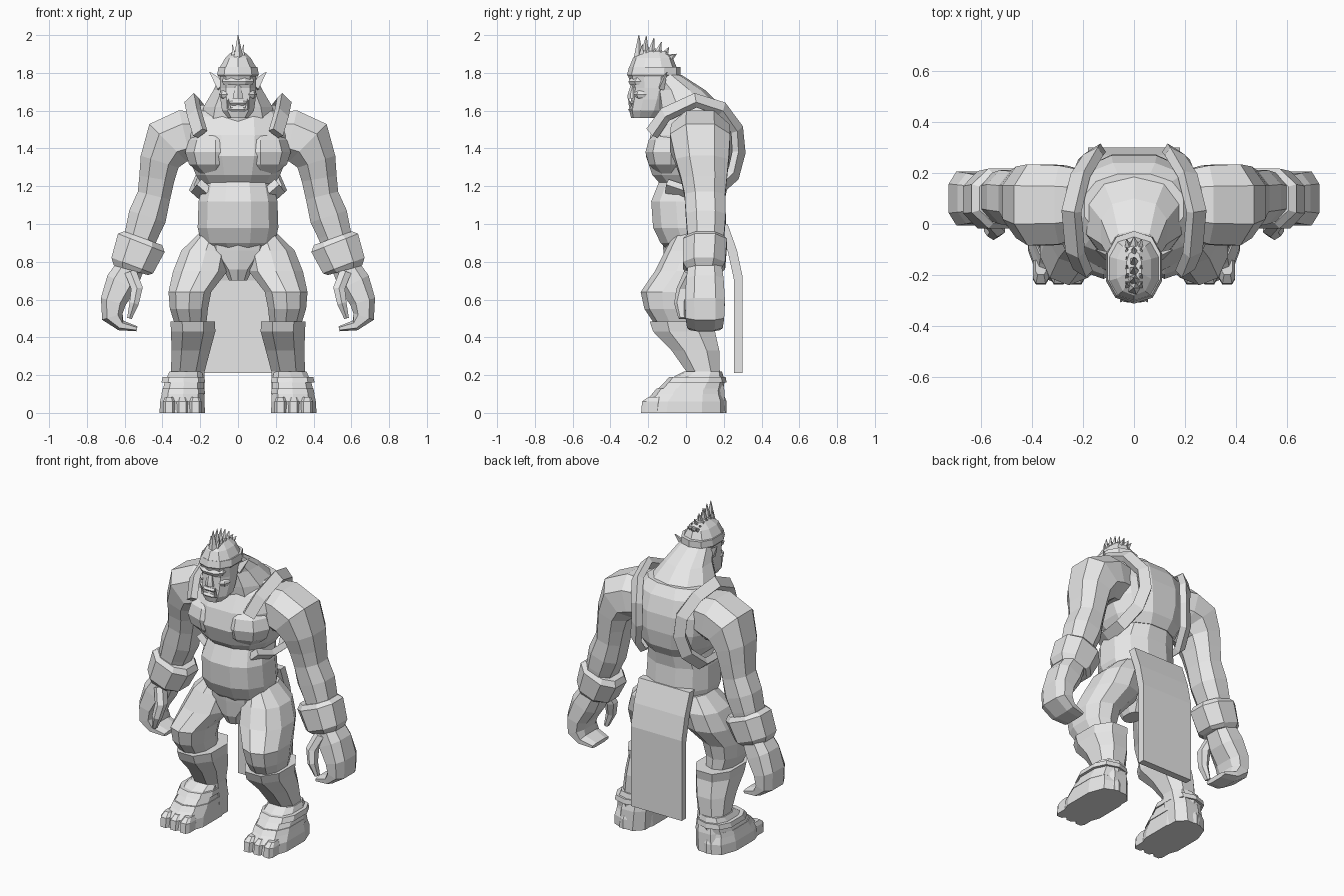
import bpy, bmesh, math
from mathutils import Vector

default_cube = bpy.data.objects.get("Cube")
if default_cube:
    bpy.data.objects.remove(default_cube, do_unlink=True)

stone = bpy.data.materials.new("light grey")
stone.use_nodes = True
stone.diffuse_color = (0.8, 0.8, 0.8, 1)
stone.node_tree.nodes["Principled BSDF"].inputs["Base Color"].default_value = stone.diffuse_color

X, Y, Z = Vector((1, 0, 0)), Vector((0, 1, 0)), Vector((0, 0, 1))


def finish(name, bm, mirror):
    """Turn a bmesh into a flat shaded object, mirrored across x if wanted."""
    bmesh.ops.recalc_face_normals(bm, faces=bm.faces)
    mesh = bpy.data.meshes.new(name)
    bm.to_mesh(mesh)
    bm.free()
    mesh.materials.append(stone)
    obj = bpy.data.objects.new(name, mesh)
    bpy.context.collection.objects.link(obj)
    if mirror:
        modifier = obj.modifiers.new("Mirror", "MIRROR")
        modifier.use_mirror_merge = False
    return obj


def skin(name, rings, mirror=False):
    """Bridge a row of equal rings and cap both ends."""
    bm = bmesh.new()
    loops = [[bm.verts.new(co) for co in ring] for ring in rings]
    for low, high in zip(loops, loops[1:]):
        for i in range(len(low)):
            j = (i + 1) % len(low)
            bm.faces.new((low[i], low[j], high[j], high[i]))
    bm.faces.new(loops[0])
    bm.faces.new(loops[-1])
    return finish(name, bm, mirror)


def ring(center, u, v, sides, square):
    """Rounded polygon spanned by the half-axes u and v."""
    points = []
    for i in range(sides):
        angle = math.tau * (i + 0.5) / sides
        c, s = math.cos(angle), math.sin(angle)
        c = math.copysign(abs(c) ** square, c)
        s = math.copysign(abs(s) ** square, s)
        points.append(center + u * c + v * s)
    return points


def stack(name, rows, sides=10, mirror=False, square=0.85):
    """Horizontal slices: x, y, z, half width, half depth."""
    rings = [ring(Vector(r[:3]), X * r[3], Y * r[4], sides, square) for r in rows]
    return skin(name, rings, mirror)


def tangent(points, i):
    return (points[min(i + 1, len(points) - 1)] - points[max(i - 1, 0)]).normalized()


def limb(name, rows, sides=8, square=0.85, mirror=True):
    """Slices square to a path: x, y, z, radius across, radius in y."""
    points = [Vector(r[:3]) for r in rows]
    rings = []
    for i, row in enumerate(rows):
        across = tangent(points, i).cross(Y).normalized()
        rings.append(ring(points[i], across * row[3], Y * row[4], sides, square))
    return skin(name, rings, mirror)


def ribbon(name, path, center, width, thickness, mirror=True):
    """Flat band lying on the body, facing away from the center."""
    points = [Vector(p) for p in path]
    rings = []
    for i, p in enumerate(points):
        along = tangent(points, i)
        out = p - Vector(center)
        out = (out - along * out.dot(along)).normalized()
        side = along.cross(out) * width
        out = out * thickness
        rings.append([p + side + out, p - side + out, p - side - out, p + side - out])
    return skin(name, rings, mirror)


def spike(name, base, tip, width, depth, sides=4, mirror=False):
    """Pointed shape from a base to a tip."""
    base, tip = Vector(base), Vector(tip)
    axis = (tip - base).normalized()
    u = axis.cross(Y).normalized()
    v = axis.cross(u)
    rings = [ring(base, u * width, v * depth, sides, 1),
             ring(tip, u * 0.002, v * 0.002, sides, 1)]
    return skin(name, rings, mirror)


def lump(name, center, size, mirror=False):
    """Low-poly ellipsoid."""
    bm = bmesh.new()
    bmesh.ops.create_uvsphere(bm, u_segments=8, v_segments=6, radius=1)
    for vert in bm.verts:
        vert.co = Vector(center) + Vector(a * b for a, b in zip(vert.co, size))
    return finish(name, bm, mirror)


# Trunk
stack("belly", [(0, .05, .86, .14, .15), (0, .04, .9, .2, .18), (0, .02, .98, .22, .2),
                (0, .01, 1.12, .215, .2), (0, .04, 1.22, .19, .19), (0, .04, 1.3, .19, .18)], 12)
stack("chest", [(0, .05, 1.2, .19, .18), (0, .04, 1.26, .23, .225), (0, .03, 1.36, .27, .25),
                (0, .04, 1.47, .28, .235), (0, .055, 1.57, .26, .19),
                (0, .07, 1.63, .2, .13)], 12)
lump("pectoral", (.12, -.08, 1.38), (.16, .135, .13), True)
stack("neck", [(0, .05, 1.5, .22, .19), (0, .02, 1.62, .19, .175),
               (0, -.03, 1.71, .135, .13), (0, -.11, 1.79, .095, .085)])
stack("pelvis", [(0, -.01, .7, .05, .07), (0, .0, .76, .08, .11),
                 (0, .04, .86, .18, .16), (0, .04, .95, .19, .17)])

# Harness looping around each shoulder
ribbon("shoulder_strap", [(.2, -.18, 1.48), (.23, -.11, 1.58), (.245, .05, 1.655),
                          (.21, .19, 1.61), (.16, .27, 1.5), (.15, .28, 1.38),
                          (.18, .25, 1.26), (.22, .15, 1.17), (.21, .02, 1.16),
                          (.18, -.1, 1.2)], (0, .05, 1.4), .035, .02)

# Cloth hanging behind
profile = [(.22, 1.0), (.27, .86), (.3, .72), (.3, .21),
           (.255, .21), (.255, .7), (.22, .86), (.17, 1.0)]
skin("back_cloth", [[Vector((x, y, z)) for y, z in profile] for x in (-.18, .18)])

# Legs
stack("thigh", [(.14, .06, .95, .07, .12), (.17, .05, .86, .135, .16),
                (.2, .015, .75, .15, .18), (.255, -.06, .64, .118, .18),
                (.26, -.06, .55, .105, .16), (.25, -.03, .46, .085, .13)], 10, True)
stack("shin", [(.28, .11, 0, .105, .105), (.27, .11, .12, .1, .1),
               (.265, .09, .22, .095, .095), (.25, .05, .33, .11, .135),
               (.237, -.01, .43, .125, .175), (.24, -.015, .485, .127, .19)], 8, True)
stack("foot", [(.295, -.01, 0, .125, .225), (.295, -.005, .06, .122, .22),
               (.29, .015, .11, .115, .18), (.285, .05, .17, .105, .155),
               (.275, .09, .22, .09, .1)], 10, True, .75)
for i in range(3):
    limb("toe", [(.225 + i * .07, -.185, 0, .033, .055),
                 (.225 + i * .07, -.18, .06, .033, .055),
                 (.225 + i * .07, -.165, .085, .022, .035)], 8, .6)
for height, y, depth in ((.115, .01, .19), (.175, .05, .165)):
    stack("foot_band", [(.29, y, height - .015, .12, depth),
                        (.288, y + .01, height + .015, .115, depth - .015)], 10, True, .75)

# Arms
limb("arm", [(.2, .08, 1.47, .13, .14), (.28, .075, 1.465, .15, .165),
             (.37, .075, 1.43, .15, .17), (.415, .085, 1.33, .112, .15),
             (.43, .095, 1.24, .1, .13), (.445, .1, 1.15, .094, .115),
             (.48, .105, 1.04, .108, .113), (.51, .105, .95, .095, .105),
             (.55, .1, .82, .08, .09)])
limb("wrist_cuff", [(.503, .1, .925, .115, .105), (.512, .1, .9, .142, .125),
                    (.56, .095, .78, .126, .12), (.567, .095, .755, .1, .1)])
limb("hand", [(.56, .1, .79, .075, .09), (.615, .1, .69, .09, .105),
              (.66, .1, .59, .072, .112), (.665, .1, .51, .06, .108),
              (.62, .1, .463, .03, .1), (.535, .1, .445, .014, .085)], 8, .7)
limb("thumb", [(.57, .03, .75, .035, .04), (.535, -.01, .66, .035, .04),
               (.55, -.03, .58, .028, .033), (.575, -.02, .5, .014, .02)], 6)

# Head
stack("head", [(0, -.22, 1.56, .055, .07), (0, -.205, 1.6, .088, .095),
               (0, -.19, 1.66, .097, .1), (0, -.18, 1.72, .1, .105),
               (0, -.175, 1.78, .1, .13), (0, -.175, 1.83, .1, .125),
               (0, -.175, 1.88, .07, .105), (0, -.17, 1.915, .03, .065)])
stack("headband", [(0, -.17, 1.78, .108, .135), (0, -.17, 1.79, .115, .142),
                   (0, -.165, 1.83, .108, .137)])
stack("brow", [(0, -.24, 1.735, .082, .06), (0, -.24, 1.755, .09, .07),
               (0, -.23, 1.78, .08, .06)], 8)
stack("nose", [(0, -.275, 1.665, .032, .035), (0, -.275, 1.69, .026, .033),
               (0, -.265, 1.745, .013, .025)], 6)
for height, y in ((1.605, -.245), (1.64, -.24)):
    stack("lip", [(0, y, height - .012, .06, .055), (0, y, height, .066, .066),
                  (0, y, height + .012, .06, .055)], 8)
lump("cheek", (.06, -.225, 1.685), (.04, .05, .03), True)
spike("tusk", (.045, -.29, 1.605), (.052, -.305, 1.665), .011, .011, 5, True)
spike("ear", (.085, -.13, 1.73), (.15, -.1, 1.805), .04, .02, 4, True)

# Crest of hair
for i in range(6):
    t = i / 5
    spike("crest_spike", (0, -.25 + t * .15, 1.87), (0, -.25 + t * .2, 2 - t * t * .1),
          .03, .03, 5)
    spike("side_spike", (.02, -.24 + t * .14, 1.87), (.03, -.23 + t * .17, 1.95 - t * .05),
          .02, .025, 4, True)
